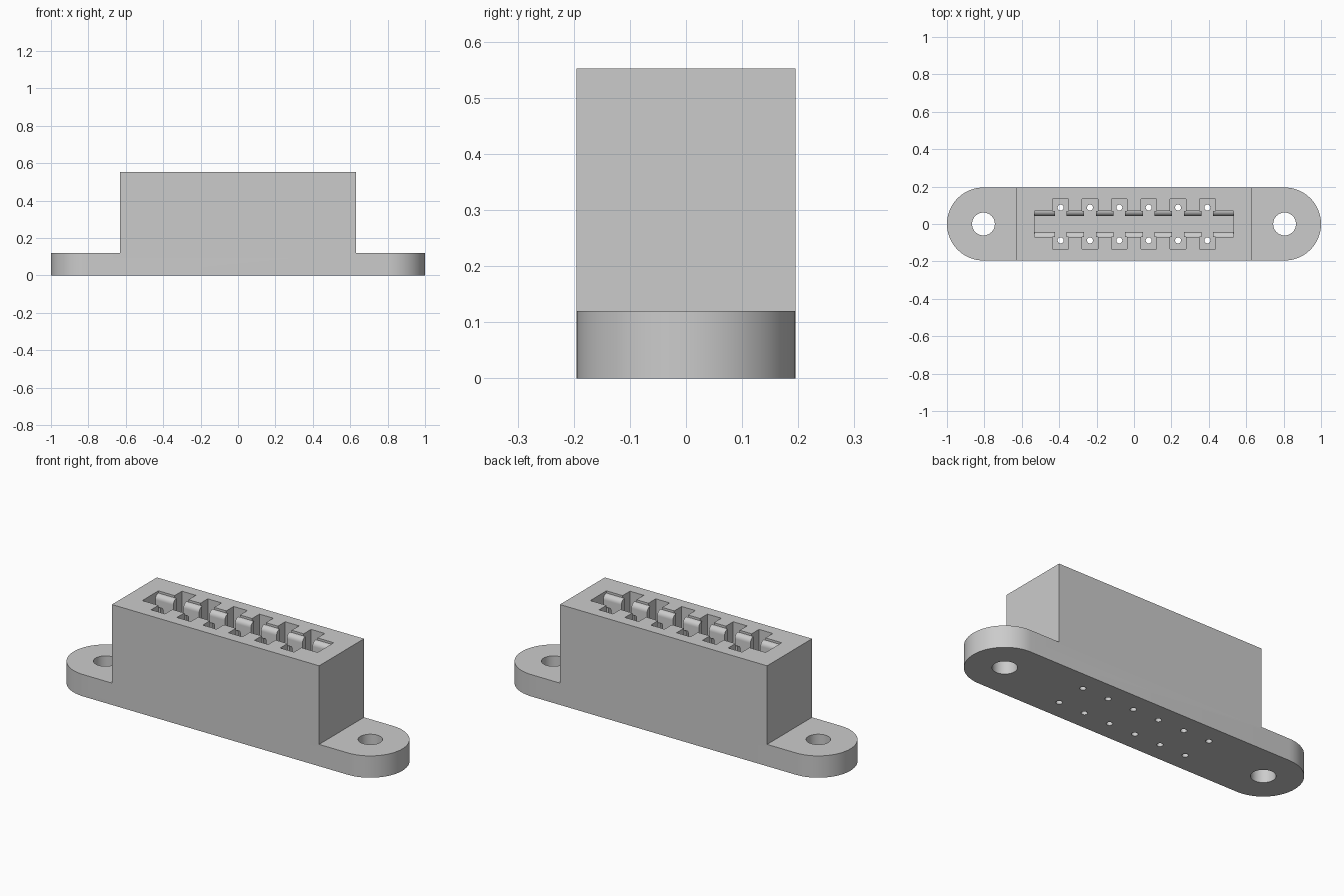
import bpy
import bmesh
from math import cos, sin, pi
from mathutils import Vector

cube = bpy.data.objects.get("Cube")
if cube:
    bpy.data.objects.remove(cube, do_unlink=True)

HALF_WIDTH = 0.195
TOP = 0.552
FLANGE = 0.12
FLOOR = 0.12
EAR = 1 - HALF_WIDTH
PITCH = 0.157

grey = bpy.data.materials.new("plain_grey")
grey.use_nodes = True
colour = (0.6, 0.6, 0.6, 1)
grey.diffuse_color = colour
grey.node_tree.nodes["Principled BSDF"].inputs["Base Color"].default_value = colour


def prism(name, points, push):
    """Extrude a closed outline of 3D points along the push vector."""
    bm = bmesh.new()
    face = bm.faces.new([bm.verts.new(p) for p in points])
    moved = bmesh.ops.extrude_face_region(bm, geom=[face])["geom"]
    bmesh.ops.translate(bm, vec=Vector(push),
                        verts=[v for v in moved if isinstance(v, bmesh.types.BMVert)])
    bmesh.ops.recalc_face_normals(bm, faces=bm.faces)
    mesh = bpy.data.meshes.new(name)
    bm.to_mesh(mesh)
    bm.free()
    mesh.materials.append(grey)
    obj = bpy.data.objects.new(name, mesh)
    bpy.context.collection.objects.link(obj)
    return obj


def arc(cx, cy, radius, start, end, steps):
    angles = [start + (end - start) * i / steps for i in range(steps + 1)]
    return [(cx + radius * cos(a), cy + radius * sin(a)) for a in angles]


def cut(cutter):
    """Subtract the cutter from the housing and discard it."""
    mod = housing.modifiers.new("cut", "BOOLEAN")
    mod.operation = "DIFFERENCE"
    mod.solver = "EXACT"
    mod.object = cutter
    bpy.context.view_layer.objects.active = housing
    bpy.ops.object.modifier_apply(modifier=mod.name)
    bpy.data.objects.remove(cutter, do_unlink=True)


def cut_box(x0, x1, y0, y1, z0):
    outline = [(x0, y0, z0), (x1, y0, z0), (x1, y1, z0), (x0, y1, z0)]
    cut(prism("box_cutter", outline, (0, 0, 1)))


def cut_hole(x, y, radius, steps):
    ring = arc(x, y, radius, 0, 2 * pi, steps)[:-1]
    cut(prism("hole_cutter", [(u, v, -0.1) for u, v in ring], (0, 0, 1)))


# Housing: rounded-end bar, with both ends lowered to mounting ears
outline = arc(EAR, 0, HALF_WIDTH, -pi / 2, pi / 2, 32)
outline += arc(-EAR, 0, HALF_WIDTH, pi / 2, 3 * pi / 2, 32)
housing = prism("connector_housing", [(x, y, 0) for x, y in outline], (0, 0, TOP))
cut_box(0.63, 1.2, -0.4, 0.4, FLANGE)
cut_box(-1.2, -0.63, -0.4, 0.4, FLANGE)

# Card slot with rounded lips just under the top
lip = arc(0.07, TOP - 0.039, 0.027, pi / 2, pi, 8)
side = [(0.07, 0.7)] + lip + [(0.043, FLOOR)]
section = side + [(-y, z) for y, z in reversed(side)]
cut(prism("slot_cutter", [(-0.533, y, z) for y, z in section], (1.066, 0, 0)))

# Contact pockets, their necks into the slot, and the pin holes
for i in range(6):
    x = (i - 2.5) * PITCH
    cut_box(x - 0.031, x + 0.031, -0.1, 0.1, FLOOR)
    for s in (-1, 1):
        near, far = sorted((s * 0.07, s * 0.134))
        cut_box(x - 0.042, x + 0.042, near, far, FLOOR)
        cut_hole(x, s * 0.088, 0.016, 16)

# Mounting holes
for s in (-1, 1):
    cut_hole(s * EAR, 0, 0.061, 40)

bpy.ops.object.select_all(action="DESELECT")
housing.select_set(True)
bpy.context.view_layer.objects.active = housing
bpy.ops.object.shade_smooth_by_angle()
